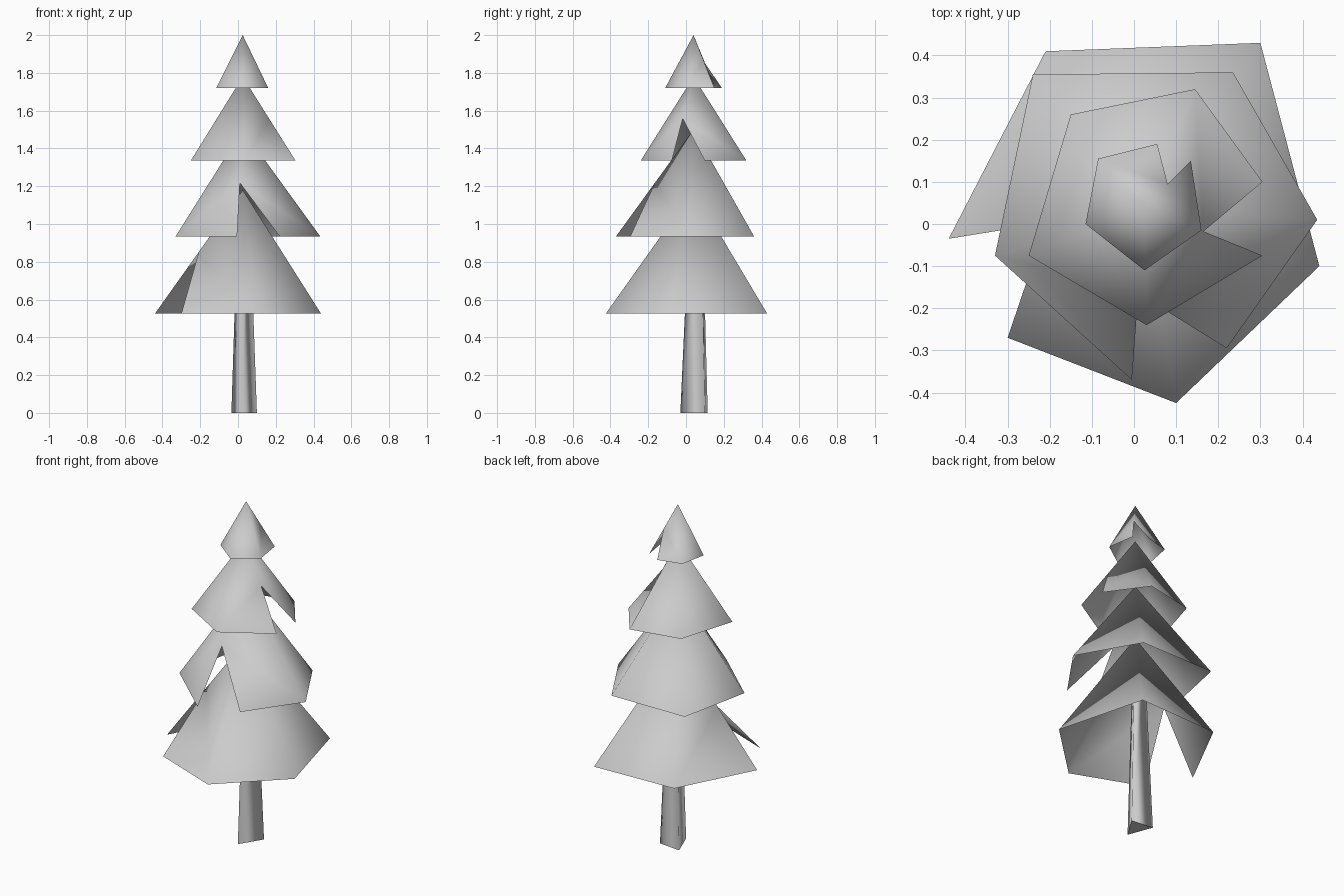
import bpy
import bmesh
from mathutils import Vector

if "Cube" in bpy.data.objects:
    bpy.data.objects.remove(bpy.data.objects["Cube"], do_unlink=True)

# One plain grey for the whole tree
grey = bpy.data.materials.new("plain_grey")
grey.use_nodes = True
grey.diffuse_color = (0.6, 0.6, 0.6, 1)
shader = next(n for n in grey.node_tree.nodes if n.type == "BSDF_PRINCIPLED")
shader.inputs["Base Color"].default_value = grey.diffuse_color
shader.inputs["Roughness"].default_value = 0.8

AXIS = Vector((0.025, 0.04))


def finish(bm, name):
    """Turn a bmesh into a smooth shaded grey object."""
    for face in bm.faces:
        face.smooth = True
    mesh = bpy.data.meshes.new(name)
    bm.to_mesh(mesh)
    bm.free()
    mesh.materials.append(grey)
    obj = bpy.data.objects.new(name, mesh)
    bpy.context.collection.objects.link(obj)
    return obj


def foliage_tier(name, base_z, apex_z, rim):
    """Open five-panel cone, split from the rim halfway up to the apex.

    The rim runs counterclockwise from the swung-out flap corner
    to the corner on the other side of the split.
    """
    bm = bmesh.new()
    apex = bm.verts.new((*AXIS, apex_z))
    corners = [bm.verts.new((x, y, base_z)) for x, y in rim]
    flap, last = corners[0], corners[-1]
    split = bm.verts.new(apex.co.lerp(last.co, 0.5))
    # Whole panels
    for a, b in zip(corners[1:-2], corners[2:-1]):
        bm.faces.new((apex, a, b))
    # Panels on each side of the split
    bm.faces.new((split, flap, corners[1]))
    bm.faces.new((apex, split, corners[1]))
    bm.faces.new((apex, corners[-2], split))
    bm.faces.new((split, corners[-2], last))
    return finish(bm, name)


def tapered_trunk(name, foot, top_z, top_scale):
    """Three-sided trunk, narrowing upward, closed underneath."""
    bm = bmesh.new()
    centre = sum((Vector(p) for p in foot), Vector((0, 0))) / len(foot)
    low = [bm.verts.new((x, y, 0)) for x, y in foot]
    high = []
    for point in foot:
        p = centre.lerp(Vector(point), top_scale)
        high.append(bm.verts.new((p.x, p.y, top_z)))
    for i in range(len(foot)):
        j = (i + 1) % len(foot)
        bm.faces.new((low[i], low[j], high[j], high[i]))
    cap = bm.faces.new(low[::-1])
    for edge in cap.edges:
        edge.smooth = False
    return finish(bm, name)


tapered_trunk("trunk", [(0.02, -0.03), (0.1, 0.1), (-0.035, 0.115)], 1.0, 0.5)

# Foliage, from the ground up
foliage_tier("bottom_foliage", 0.525, 1.18, [
    (-0.3, -0.27), (0.1, -0.425), (0.44, -0.1),
    (0.3, 0.43), (-0.21, 0.41), (-0.44, -0.035)])
foliage_tier("lower_middle_foliage", 0.935, 1.5, [
    (0.22, -0.295), (0.435, 0.01), (0.235, 0.36),
    (-0.24, 0.355), (-0.33, -0.075), (-0.005, -0.37)])
foliage_tier("upper_middle_foliage", 1.335, 1.78, [
    (0.305, 0.1), (0.145, 0.32), (-0.15, 0.26),
    (-0.25, -0.075), (0.03, -0.24), (0.305, -0.075)])
foliage_tier("top_foliage", 1.72, 2.0, [
    (0.055, 0.19), (-0.085, 0.155), (-0.115, 0),
    (0.025, -0.11), (0.16, -0.015), (0.135, 0.15)])
